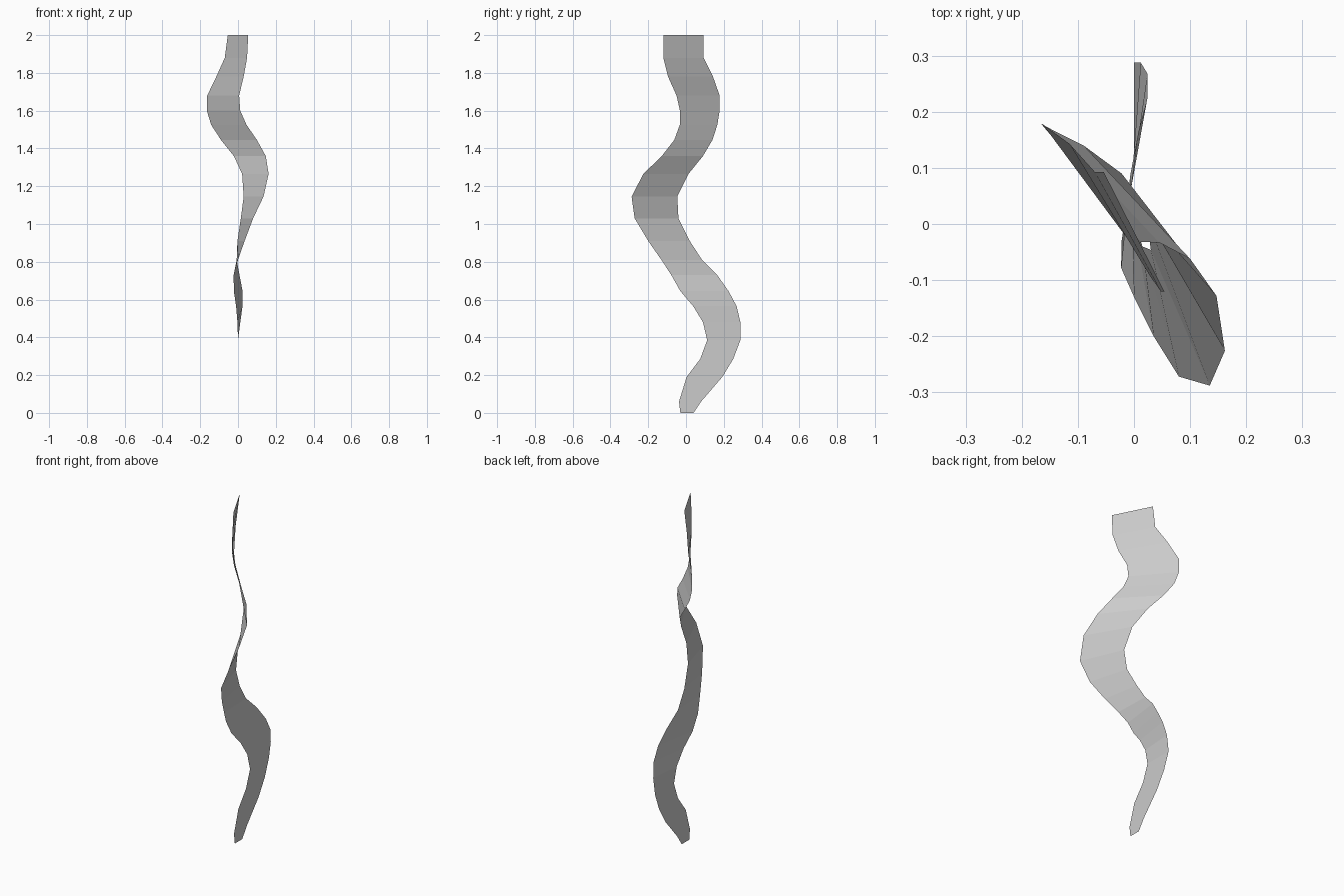
import bpy, bmesh

# Cross-sections of the ribbon: z, back edge (x, y), front edge (x, y)
STATIONS = [
    (0.00, 0.000, 0.040, 0.000, -0.030),
    (0.06, 0.000, 0.080, 0.000, -0.037),
    (0.19, 0.000, 0.192, 0.000, 0.003),
    (0.285, 0.000, 0.250, 0.000, 0.075),
    (0.385, 0.000, 0.288, 0.000, 0.112),
    (0.48, 0.012, 0.288, -0.003, 0.090),
    (0.565, 0.024, 0.268, -0.010, 0.038),
    (0.645, 0.024, 0.225, -0.022, -0.030),
    (0.73, 0.008, 0.165, -0.023, -0.078),
    (0.81, -0.007, 0.085, 0.000, -0.130),
    (0.91, -0.003, 0.020, 0.035, -0.200),
    (1.03, 0.015, -0.040, 0.080, -0.272),
    (1.145, 0.030, -0.046, 0.135, -0.288),
    (1.265, 0.022, 0.013, 0.162, -0.226),
    (1.36, -0.022, 0.090, 0.147, -0.128),
    (1.445, -0.090, 0.140, 0.100, -0.062),
    (1.525, -0.142, 0.166, 0.045, -0.033),
    (1.60, -0.165, 0.178, 0.012, -0.032),
    (1.68, -0.163, 0.178, 0.006, -0.050),
    (1.78, -0.115, 0.143, 0.030, -0.095),
    (1.88, -0.070, 0.093, 0.048, -0.120),
    (2.00, -0.054, 0.093, 0.054, -0.120),
]

# Twisting flat ribbon: one quad between each pair of cross-sections
bm = bmesh.new()
rows = [(bm.verts.new((bx, by, z)), bm.verts.new((fx, fy, z)))
        for z, bx, by, fx, fy in STATIONS]
for (b0, f0), (b1, f1) in zip(rows, rows[1:]):
    bm.faces.new((f0, b0, b1, f1))

mesh = bpy.data.meshes.new("wavy_ribbon")
bm.to_mesh(mesh)
bm.free()
ribbon = bpy.data.objects.new("wavy_ribbon", mesh)
bpy.context.collection.objects.link(ribbon)
